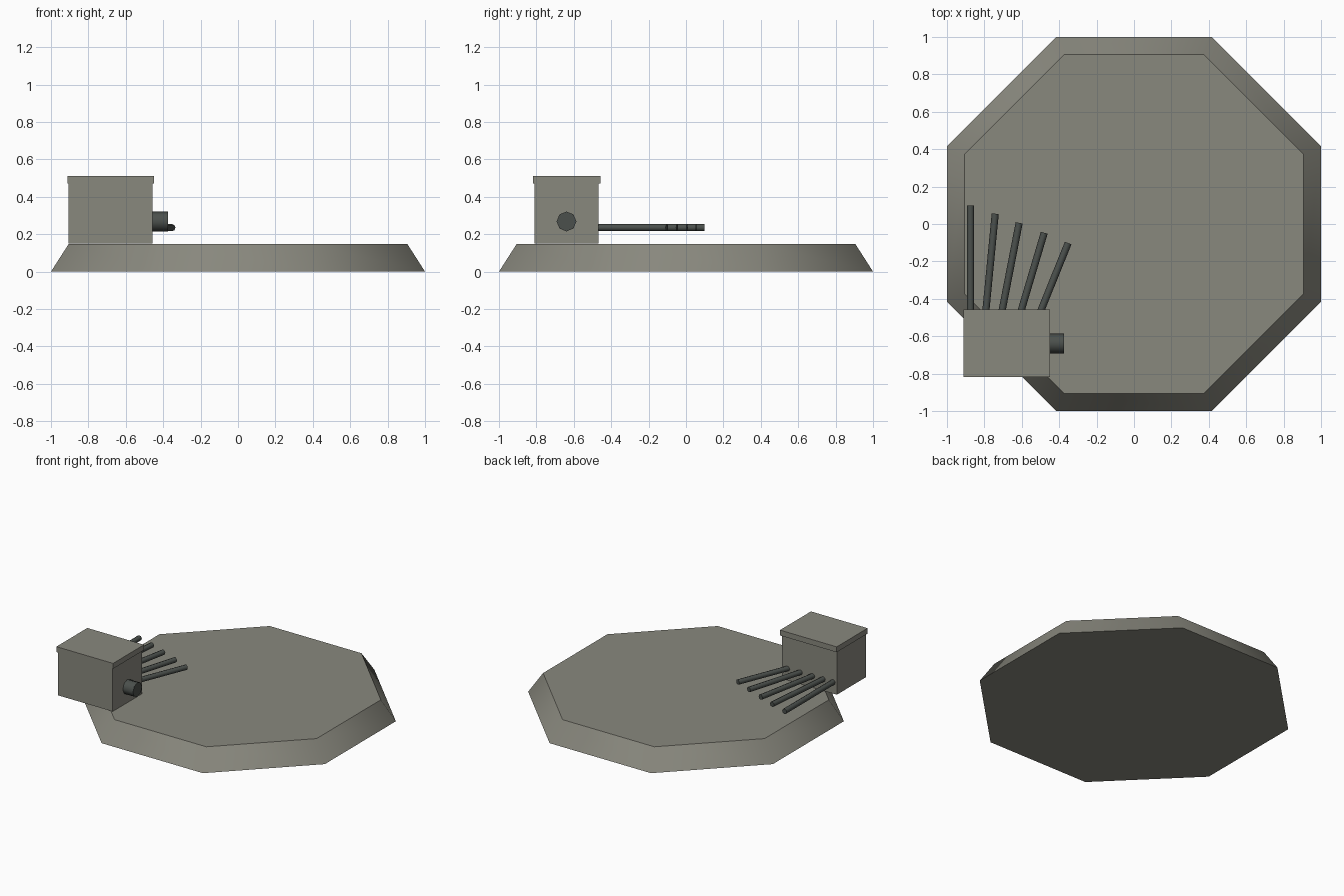
import bpy
import math
from mathutils import Vector

cube = bpy.data.objects.get("Cube")
if cube:
    bpy.data.objects.remove(cube, do_unlink=True)


def make_material(name, color):
    mat = bpy.data.materials.new(name)
    mat.use_nodes = True
    mat.diffuse_color = color
    mat.node_tree.nodes["Principled BSDF"].inputs["Base Color"].default_value = color
    return mat


concrete = make_material("concrete_grey", (0.25, 0.247, 0.208, 1))
metal = make_material("dark_metal", (0.07, 0.08, 0.073, 1))


def finish(name, mat, smooth=False):
    obj = bpy.context.object
    obj.name = name
    obj.data.materials.append(mat)
    if smooth:
        bpy.ops.object.transform_apply(location=False, rotation=True, scale=True)
        bpy.ops.object.shade_smooth_by_angle(angle=math.radians(50))
    return obj


def box(name, low, high, mat):
    low, high = Vector(low), Vector(high)
    bpy.ops.mesh.primitive_cube_add(size=1, location=(low + high) / 2)
    bpy.context.object.scale = high - low
    bpy.ops.object.transform_apply(location=False, rotation=False, scale=True)
    return finish(name, mat)


def rod(name, start, end, radius, mat):
    start, end = Vector(start), Vector(end)
    axis = end - start
    bpy.ops.mesh.primitive_cylinder_add(vertices=8, radius=radius,
                                        depth=axis.length, location=(start + end) / 2)
    bpy.context.object.rotation_euler = axis.to_track_quat("Z", "Y").to_euler()
    return finish(name, mat, smooth=True)


# Octagonal base with sloping sides
height = 0.148
corner = 1 / math.cos(math.pi / 8)
bpy.ops.mesh.primitive_cone_add(vertices=8, radius1=corner, radius2=0.905 * corner,
                                depth=height, location=(0, 0, height / 2),
                                rotation=(0, 0, math.pi / 8))
finish("octagonal_base", concrete, smooth=True)

# Control housing and its overhanging lid
box("housing", (-0.905, -0.81, 0.15), (-0.457, -0.468, 0.472), concrete)
box("housing_lid", (-0.912, -0.817, 0.47), (-0.449, -0.456, 0.51), concrete)

# Short outlet on the side of the housing
rod("side_outlet", (-0.5, -0.639, 0.268), (-0.374, -0.639, 0.268), 0.053, metal)

# Fan of thin pipes
tips = [(-0.874, 0.099), (-0.742, 0.055), (-0.614, 0.006), (-0.48, -0.047), (-0.352, -0.102)]
for i, (x, y) in enumerate(tips):
    spread = math.tan(math.radians(5.5 * i))
    root_y = -0.49
    root = (x - (y - root_y) * spread, root_y, 0.235)
    rod(f"pipe_{i + 1}", root, (x, y, 0.235), 0.019, metal)
